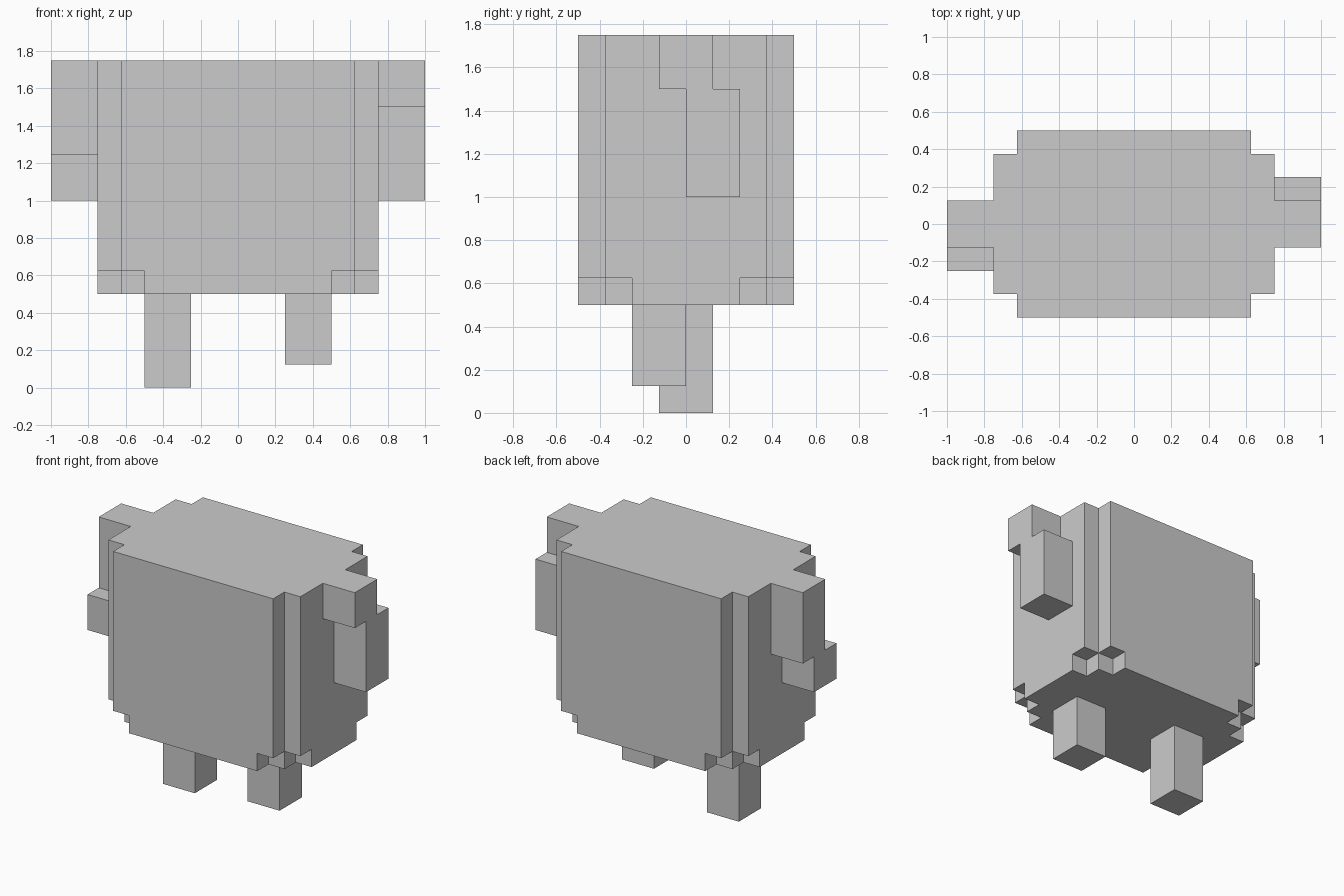
import bpy, bmesh

cube = bpy.data.objects.get("Cube")
if cube:
    bpy.data.objects.remove(cube, do_unlink=True)

# One flat grey for the whole figure
grey = bpy.data.materials.new("light grey")
grey.use_nodes = True
colour = (0.6, 0.6, 0.6, 1.0)
grey.diffuse_color = colour
grey.node_tree.nodes["Principled BSDF"].inputs["Base Color"].default_value = colour


def prism(name, outline, z0, z1):
    """Extrude a closed xy outline from z0 up to z1."""
    bm = bmesh.new()
    base = bm.faces.new([bm.verts.new((x, y, z0)) for x, y in outline])
    new = bmesh.ops.extrude_face_region(bm, geom=[base], use_keep_orig=True)["geom"]
    top = [v for v in new if isinstance(v, bmesh.types.BMVert)]
    bmesh.ops.translate(bm, verts=top, vec=(0, 0, z1 - z0))
    bmesh.ops.recalc_face_normals(bm, faces=bm.faces)
    mesh = bpy.data.meshes.new(name)
    bm.to_mesh(mesh)
    bm.free()
    mesh.materials.append(grey)
    obj = bpy.data.objects.new(name, mesh)
    bpy.context.collection.objects.link(obj)
    return obj


def box(name, x, y, z):
    return prism(name, [(x[0], y[0]), (x[1], y[0]), (x[1], y[1]), (x[0], y[1])], *z)


def mirrored(quarter):
    """Turn a +x +y corner outline into the full four-corner outline."""
    half = quarter + [(-x, y) for x, y in reversed(quarter)]
    return half + [(x, -y) for x, y in reversed(half)]


# Body with one corner step, above a base layer with two corner steps
prism("body", mirrored([(0.75, 0.375), (0.625, 0.375), (0.625, 0.5)]), 0.625, 1.75)
prism("body_base", mirrored([(0.75, 0.25), (0.625, 0.25), (0.625, 0.375),
                             (0.5, 0.375), (0.5, 0.5)]), 0.5, 0.625)

# Arms: the left swings back, the right swings forward
box("left_upper_arm", (0.75, 1), (-0.125, 0.125), (1.5, 1.75))
box("left_forearm", (0.75, 1), (0, 0.25), (1, 1.5))
box("right_upper_arm", (-1, -0.75), (-0.125, 0.125), (1.25, 1.75))
box("right_forearm", (-1, -0.75), (-0.25, 0), (1, 1.25))

# Legs: the left is lifted and steps forward, the right stands
box("left_leg", (0.25, 0.5), (-0.25, 0), (0.125, 0.5))
box("right_leg", (-0.5, -0.25), (-0.125, 0.125), (0, 0.5))
